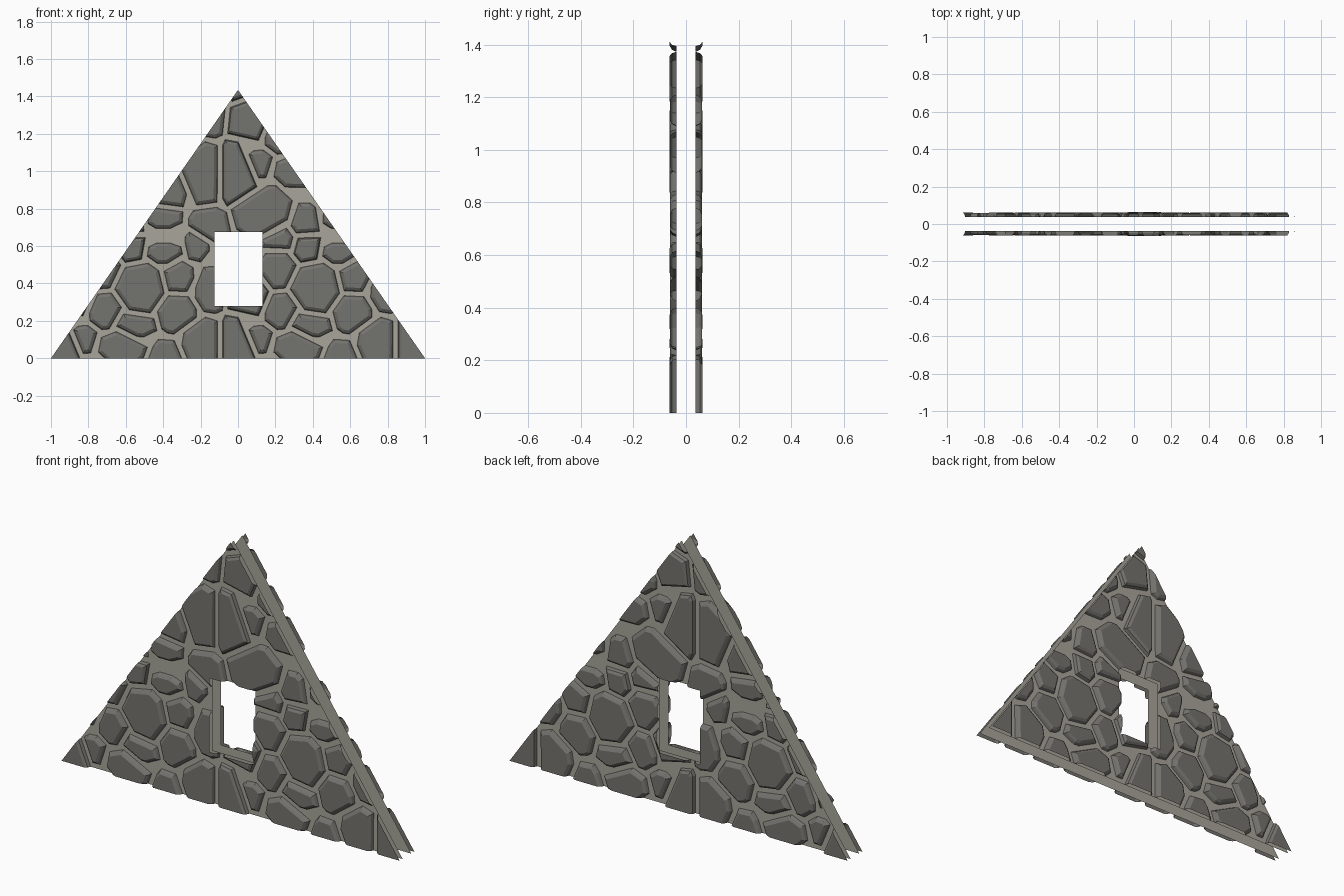
import bpy, bmesh, math, random
from mathutils import Vector

if "Cube" in bpy.data.objects:
    bpy.data.objects.remove(bpy.data.objects["Cube"])

random.seed(5)

HALF, APEX = 1.0, 1.435                 # gable triangle
HOLE = (-0.125, 0.13, 0.28, 0.675)      # window opening x0, x1, z0, z1
BACK, FRONT = -0.037, -0.063            # mortar plane and stone face depth
PERIOD = 0.938                          # the stone pattern repeats at this step

# one pattern tile: stone centre x, z and half width, half height (hundredths)
STONES = [(-82, 10, 7, 7), (-62, 6, 13, 8), (-38, -3, 10, 12), (-19, 5, 10, 17),
          (-94, 5, 10, 19), (-56, 18, 12, 6), (-70, 26, 9, 10), (-33, 24, 10, 10),
          (-53, 38, 14, 14), (-32, 43, 8, 8), (-40, 56, 10, 5), (-57, 59, 8, 9),
          (-58, 73, 8, 9), (-40, 76, 10, 6), (-81, 79, 16, 13), (-15, 71, 11, 10),
          (-22, 60, 6, 8), (-14, 36, 8, 12), (22, 63, 9, 6), (22, 47, 9, 11),
          (5, 34, 11, 12), (0, 48, 6, 5)]

# corner wobble and height wobble, the same for every copy of a stone
WOBBLE = [[random.uniform(-0.25, 0.25) for a in range(8)] for s in STONES]
RISE = [random.uniform(0, 0.003) for s in STONES]


def material(name, rgb):
    m = bpy.data.materials.new(name)
    m.diffuse_color = (*rgb, 1)
    m.use_nodes = True
    m.node_tree.nodes["Principled BSDF"].inputs["Base Color"].default_value = m.diffuse_color
    return m


def clip(poly, n, d):
    """Keep the part of a convex polygon where p.n <= d."""
    out = []
    for i, a in enumerate(poly):
        b = poly[(i + 1) % len(poly)]
        da, db = a.dot(n) - d, b.dot(n) - d
        if da <= 0:
            out.append(a)
        if da * db < 0:
            out.append(a.lerp(b, da / (da - db)))
    return out


def tidy(poly, dist):
    """Drop corners that lie too close together."""
    out = []
    for p in poly:
        if not out or (p - out[-1]).length > dist:
            out.append(p)
    if len(out) > 3 and (out[0] - out[-1]).length < dist:
        out.pop()
    return out


def inset(poly, d):
    """Move every edge of a counter-clockwise polygon inwards by d."""
    out = []
    for i, p in enumerate(poly):
        e0 = (p - poly[i - 1]).normalized()
        e1 = (poly[(i + 1) % len(poly)] - p).normalized()
        n0, n1 = Vector((-e0.y, e0.x)), Vector((-e1.y, e1.x))
        out.append(p + (n0 + n1) * d / max(0.4, 1 + n0.dot(n1)))
    return out


def cut(bm, co, no, clear):
    geom = bm.verts[:] + bm.edges[:] + bm.faces[:]
    bmesh.ops.bisect_plane(bm, geom=geom, dist=1e-5, plane_co=co, plane_no=no,
                           clear_outer=clear)


def finish(name, bm, mat):
    """Trim to the gable, open the window, mirror to the rear skin."""
    cut(bm, (HALF, 0, 0), (APEX, 0, HALF), True)
    cut(bm, (-HALF, 0, 0), (-APEX, 0, HALF), True)
    cut(bm, (0, 0, 0), (0, 0, -1), True)
    x0, x1, z0, z1 = HOLE
    for x in (x0, x1):
        cut(bm, (x, 0, 0), (1, 0, 0), False)
    for z in (z0, z1):
        cut(bm, (0, 0, z), (0, 0, 1), False)
    gone = []
    for f in bm.faces:
        c = f.calc_center_median()
        if x0 < c.x < x1 and z0 < c.z < z1:
            gone.append(f)
    bmesh.ops.delete(bm, geom=gone, context='FACES')
    me = bpy.data.meshes.new(name)
    bm.to_mesh(me)
    bm.free()
    me.materials.append(mat)
    ob = bpy.data.objects.new(name, me)
    bpy.context.collection.objects.link(ob)
    mod = ob.modifiers.new("rear_skin", 'MIRROR')
    mod.use_axis = (False, True, False)
    mod.use_mirror_merge = False


# repeat the tile over the whole gable
field = []
for i in range(-2, 3):
    for j in range(-1, 3):
        for k, s in enumerate(STONES):
            x, z, w, h = (v / 100 for v in s)
            field.append((Vector((x + i * PERIOD, z + j * PERIOD)), w, h, k))

# stones: rough octagons trimmed against their neighbours, with bevelled rims
bm = bmesh.new()
for c, w, h, k in field:
    if abs(c.x) > 1.2 or not -0.25 < c.y < 1.65:
        continue
    poly = []
    for a in range(8):
        t = math.tau * (a + 0.5 + WOBBLE[k][a]) / 8
        u, v = math.cos(t), math.sin(t)
        poly.append(c + Vector((math.copysign(abs(u) ** 0.75, u) * w * 1.14,
                                math.copysign(abs(v) ** 0.75, v) * h * 1.14)))
    for c2, w2, h2, k2 in field:
        n = c2 - c
        d = n.length
        if 1e-4 < d < 0.5:
            n = n / d
            s1, s2 = math.hypot(w * n.x, h * n.y), math.hypot(w2 * n.x, h2 * n.y)
            poly = clip(poly, n, c.dot(n) + d * s1 / (s1 + s2) - 0.013)
    poly = tidy(poly, 0.03)
    if len(poly) < 3:
        continue
    top = FRONT + RISE[k]
    rings = []
    for p, y in ((poly, BACK), (inset(poly, 0.006), top + 0.009), (inset(poly, 0.019), top)):
        rings.append([bm.verts.new((q.x, y, q.y)) for q in p])
    for lo, hi in zip(rings, rings[1:]):
        for a in range(len(lo)):
            b = (a + 1) % len(lo)
            bm.faces.new((lo[a], lo[b], hi[b], hi[a]))
    bm.faces.new(rings[-1])
finish("stones", bm, material("stone_grey", (0.175, 0.172, 0.158)))

# mortar: flat sheet behind the stones
bm = bmesh.new()
bm.faces.new([bm.verts.new((x, BACK, z)) for x, z in ((-HALF, 0), (HALF, 0), (0, APEX))])
finish("mortar", bm, material("mortar_beige", (0.39, 0.375, 0.32)))
